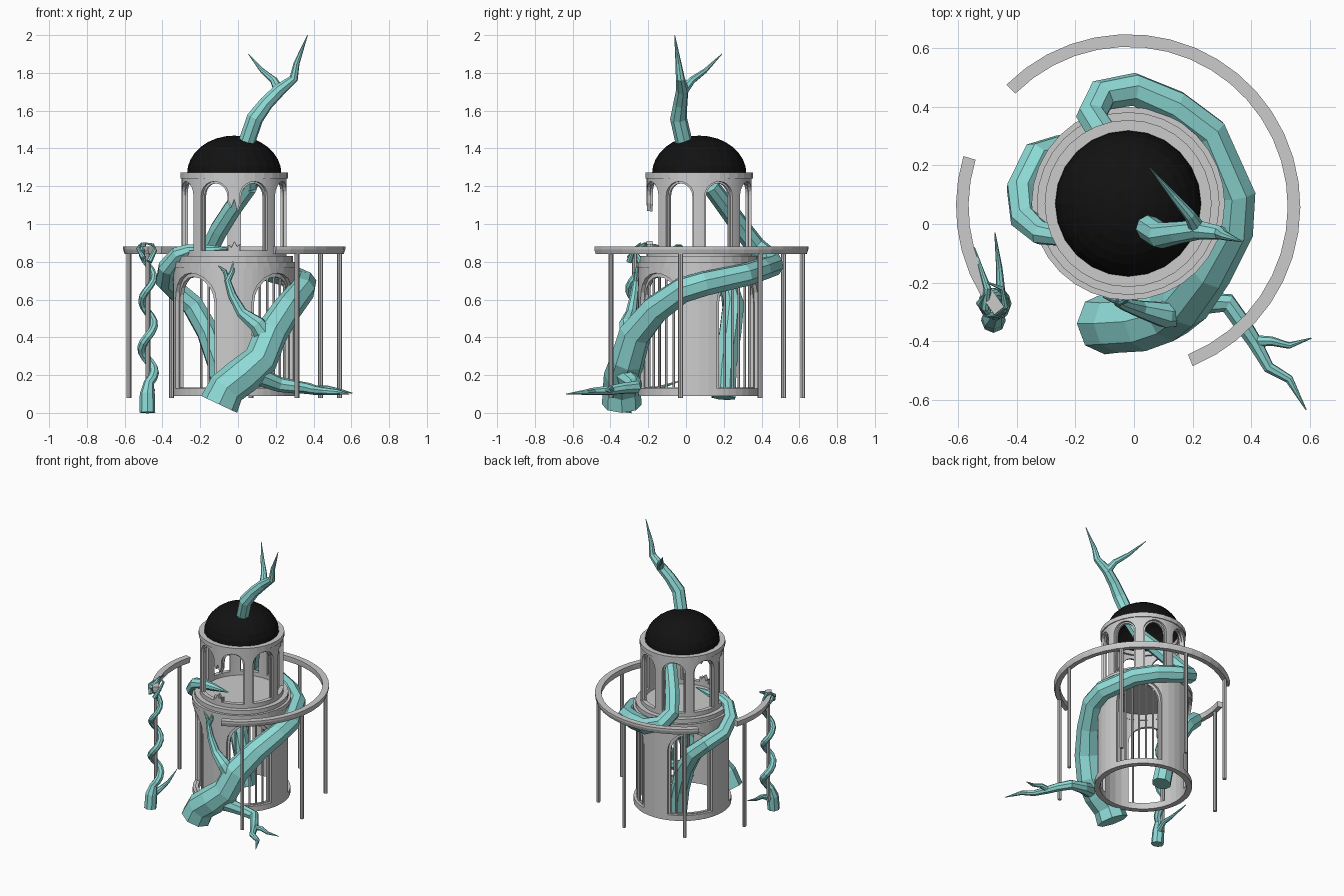
import bpy, bmesh, math
from mathutils import Vector

if "Cube" in bpy.data.objects:
    bpy.data.objects.remove(bpy.data.objects["Cube"])

CX, CY = -0.02, 0.07          # tower axis

def material(name, rgb):
    m = bpy.data.materials.new(name)
    m.diffuse_color = (*rgb, 1)
    m.use_nodes = True
    m.node_tree.nodes["Principled BSDF"].inputs["Base Color"].default_value = m.diffuse_color
    return m

TEAL = material("bark_teal", (0.27, 0.70, 0.67))
BLACK = material("dome_black", (0.006, 0.006, 0.006))

def add(name, bm, mat=None):
    me = bpy.data.meshes.new(name)
    bm.to_mesh(me)
    bm.free()
    ob = bpy.data.objects.new(name, me)
    bpy.context.collection.objects.link(ob)
    if mat:
        me.materials.append(mat)
    return ob

def polar(r, deg, z, cx=CX, cy=CY):
    a = math.radians(deg)
    return Vector((cx + r * math.cos(a), cy + r * math.sin(a), z))

def lathe(name, prof, a0=0, a1=360, segs=32, closed=True, mat=None, cy=CY):
    """Revolve an (r, z) profile; partial arcs get end caps."""
    bm = bmesh.new()
    cols = [[bm.verts.new(polar(r, a0 + (a1 - a0) * i / segs, z, cy=cy)) for r, z in prof]
            for i in range(segs + 1)]
    n = len(prof)
    for a, b in zip(cols, cols[1:]):
        for j in range(n if closed else n - 1):
            k = (j + 1) % n
            bm.faces.new((a[j], b[j], b[k], a[k]))
    if closed and a1 - a0 < 360:
        bm.faces.new(cols[0])
        bm.faces.new(cols[-1])
    bmesh.ops.remove_doubles(bm, verts=bm.verts, dist=1e-5)
    bmesh.ops.recalc_face_normals(bm, faces=bm.faces)
    return add(name, bm, mat)

def arch_wall(name, r, thick, z0, sill, spring, top, z1, n, half, first, broken=None):
    """Cylindrical wall with n round-headed openings; one pier may be snapped."""
    bm = bmesh.new()
    def quad(a, b, la, lb, ha, hb):
        bm.faces.new([bm.verts.new(polar(r, t, z)) for t, z in ((a, la), (b, lb), (b, hb), (a, ha))])
    step, K = 360 / n, 10
    head = lambda u: spring + (top - spring) * math.sqrt(max(0, 1 - u * u))
    us = [-math.cos(math.pi * i / K) for i in range(K + 1)]
    for s in range(n):
        c = first + s * step
        for u, v in zip(us, us[1:]):                      # opening
            a, b = c + half * u, c + half * v
            quad(a, b, z0, z0, sill, sill)
            quad(a, b, head(u), head(v), z1, z1)
        p0, w = c + half, (step - 2 * half) / 4
        snapped = broken is not None and abs((c + step / 2 - broken) % 360) < 1
        low, high = (.03, .015, .05, .02, .035), (.03, .06, .02, .08, .04)
        for i in range(4):                                # pier
            a, b = p0 + i * w, p0 + (i + 1) * w
            quad(a, b, z0, z0, sill, sill)
            quad(a, b, spring, spring, z1, z1)
            if snapped:
                quad(a, b, sill, sill, sill + low[i], sill + low[i + 1])
                quad(a, b, spring - high[i], spring - high[i + 1], spring, spring)
            else:
                quad(a, b, sill, sill, spring, spring)
    bmesh.ops.remove_doubles(bm, verts=bm.verts, dist=1e-5)
    ob = add(name, bm)
    m = ob.modifiers.new("thickness", 'SOLIDIFY')
    m.thickness, m.offset = thick, -1
    return ob

def limb(name, *paths):
    """Tapered bark tubes: each path is a list of (x, y, z, radius)."""
    cu = bpy.data.curves.new(name + "_path", 'CURVE')
    cu.dimensions, cu.bevel_depth, cu.bevel_resolution, cu.use_fill_caps = '3D', 1, 2, True
    for pts in paths:
        sp = cu.splines.new('POLY')
        sp.points.add(len(pts) - 1)
        for p, (x, y, z, rad) in zip(sp.points, pts):
            p.co, p.radius = (x, y, z, 1), rad
        sp.use_smooth = False
    tmp = bpy.data.objects.new(name + "_tmp", cu)
    bpy.context.collection.objects.link(tmp)
    bpy.context.view_layer.update()
    me = bpy.data.meshes.new_from_object(tmp.evaluated_get(bpy.context.evaluated_depsgraph_get()))
    bpy.data.objects.remove(tmp)
    ob = bpy.data.objects.new(name, me)
    bpy.context.collection.objects.link(ob)
    me.materials.clear()
    me.materials.append(TEAL)

# Lower storey: four big arches with a stepped reveal
arch_wall("lower_wall", .325, .02, .09, .13, .59, .74, .78, 4, 28, 45)
arch_wall("lower_reveal", .306, .02, .09, .135, .58, .72, .78, 4, 25, 45)
lathe("lower_cornice", [(.285, .77), (.33, .77), (.33, .80), (.312, .80), (.312, .83), (.285, .83)])
lathe("upper_floor", [(0, .815), (.30, .815), (.30, .83), (0, .83)])

# Upper storey: eight slim arches, front pier snapped
arch_wall("upper_wall", .278, .018, .82, .86, 1.15, 1.225, 1.25, 8, 16.5, 22.5, broken=270)
arch_wall("upper_reveal", .262, .014, .82, .86, 1.145, 1.215, 1.25, 8, 14.5, 22.5, broken=270)
lathe("upper_cornice", [(.235, 1.24), (.285, 1.24), (.285, 1.272), (.235, 1.272)])

# Dome
lathe("dome", [(.25 * math.cos(t * math.pi / 16), 1.265 + .203 * math.sin(t * math.pi / 16))
               for t in range(9)], segs=24, closed=False, mat=BLACK)

# Window bars
bm = bmesh.new()
for c, offs in ((45, (-18, -9, 0, 9, 18)), (-45, (-18, -9, 0, 9, 18)), (135, (-18, -9)), (225, (18,))):
    for o in offs:
        top = .58 + .14 * math.sqrt(1 - (o / 26) ** 2)
        res = bmesh.ops.create_cone(bm, cap_ends=True, segments=6, radius1=.007, radius2=.007, depth=top - .1)
        bmesh.ops.translate(bm, verts=res["verts"], vec=polar(.297, c + o, (top + .1) / 2))
add("window_bars", bm)

# Broken outer ring and its posts
RY = .06
ring = [(.547, .84), (.58, .84), (.588, .865), (.588, .88), (.545, .88), (.545, .865)]
lathe("outer_ring_long", ring, -68, 135, 24, cy=RY)
lathe("outer_ring_short", ring, 163, 219, 7, cy=RY)
bm = bmesh.new()
for d in (-54, -9, 36, 81, 126, 171, 216):
    res = bmesh.ops.create_cone(bm, cap_ends=True, segments=8, radius1=.013, radius2=.013, depth=.765)
    bmesh.ops.translate(bm, verts=res["verts"], vec=polar(.565, d, .4625, cy=RY))
add("ring_posts", bm)

# Main trunk: coils round the tower, through it and out of the dome
limb("main_trunk",
     [(-.10, -.34, .045, .105), (-.06, -.34, .13, .10), (.03, -.335, .20, .10), (.12, -.31, .28, .092),
      (.175, -.27, .42, .088), (.26, -.16, .55, .078), (.34, -.02, .65, .07), (.35, .10, .685, .067),
      (.26, .31, .73, .062), (.14, .40, .76, .06), (0, .46, .78, .058), (-.11, .44, .82, .056)
      , (-.145, .37, .88, .053), (-.10, .30, .97, .052), (-.03, .22, 1.08, .05), (.06, .13, 1.2, .047)])
limb("crown_branch",
     [(.06, .13, 1.2, .047), (.065, .05, 1.33, .045), (.045, -.01, 1.43, .046), (.09, -.04, 1.56, .045),
      (.15, -.03, 1.64, .038), (.22, -.02, 1.71, .034), (.295, -.03, 1.77, .024), (.31, -.04, 1.85, .016),
      (.368, -.06, 2.0, .002)],
     [(.22, -.02, 1.70, .03), (.19, .03, 1.76, .02), (.13, .10, 1.81, .013), (.055, .19, 1.90, .002)])
limb("front_branch",
     [(.16, -.29, .38, .06), (.10, -.31, .47, .045), (.02, -.29, .53, .03), (-.03, -.275, .62, .022),
      (-.055, -.265, .70, .017), (-.03, -.26, .75, .012), (-.025, -.255, .80, .003)],
     [(-.052, -.265, .69, .014), (-.07, -.26, .75, .01), (-.105, -.25, .78, .002)])
limb("side_root",
     [(.12, -.32, .19, .05), (.22, -.27, .15, .04), (.32, -.27, .135, .034), (.37, -.34, .13, .03),
      (.41, -.40, .12, .026), (.46, -.49, .115, .02), (.53, -.53, .11, .015), (.588, -.635, .10, .002)],
     [(.40, -.40, .12, .022), (.47, -.40, .13, .016), (.53, -.415, .12, .011), (.605, -.39, .105, .002)])

# Second trunk: grows inside, exits at the back left and climbs into the upper room
limb("inner_trunk",
     [(-.07, .20, .08, .065), (-.10, .21, .25, .062), (-.16, .235, .43, .062), (-.24, .25, .57, .06),
      (-.33, .23, .65, .055), (-.385, .12, .70, .053), (-.375, .02, .77, .05), (-.32, -.03, .84, .042),
      (-.26, -.04, .86, .035), (-.16, -.05, .865, .025), (-.03, -.07, .87, .003)])

# Creeper spiralling up a post
px, py = -.477, -.272
spiral = [(-.48, -.33, .002, .042), (-.48, -.32, .10, .04)]
for i in range(27):
    t = i / 26
    a = math.radians(-80 + 1000 * t)
    spiral.append((px + .033 * math.cos(a), py + .033 * math.sin(a), .16 + .70 * t, .027 - .012 * t))
spiral += [(-.50, -.22, .89, .013), (-.52, -.16, .885, .008), (-.545, -.08, .86, .002)]
limb("post_creeper", spiral,
     [(-.47, -.30, .80, .016), (-.44, -.28, .86, .012), (-.45, -.22, .89, .008), (-.50, -.20, .90, .003)],
     [(-.50, -.30, .82, .014), (-.53, -.27, .87, .01), (-.51, -.24, .90, .003)],
     [(-.475, -.31, .09, .025), (-.455, -.23, .12, .016), (-.46, -.15, .13, .011), (-.475, -.03, .17, .002)])
